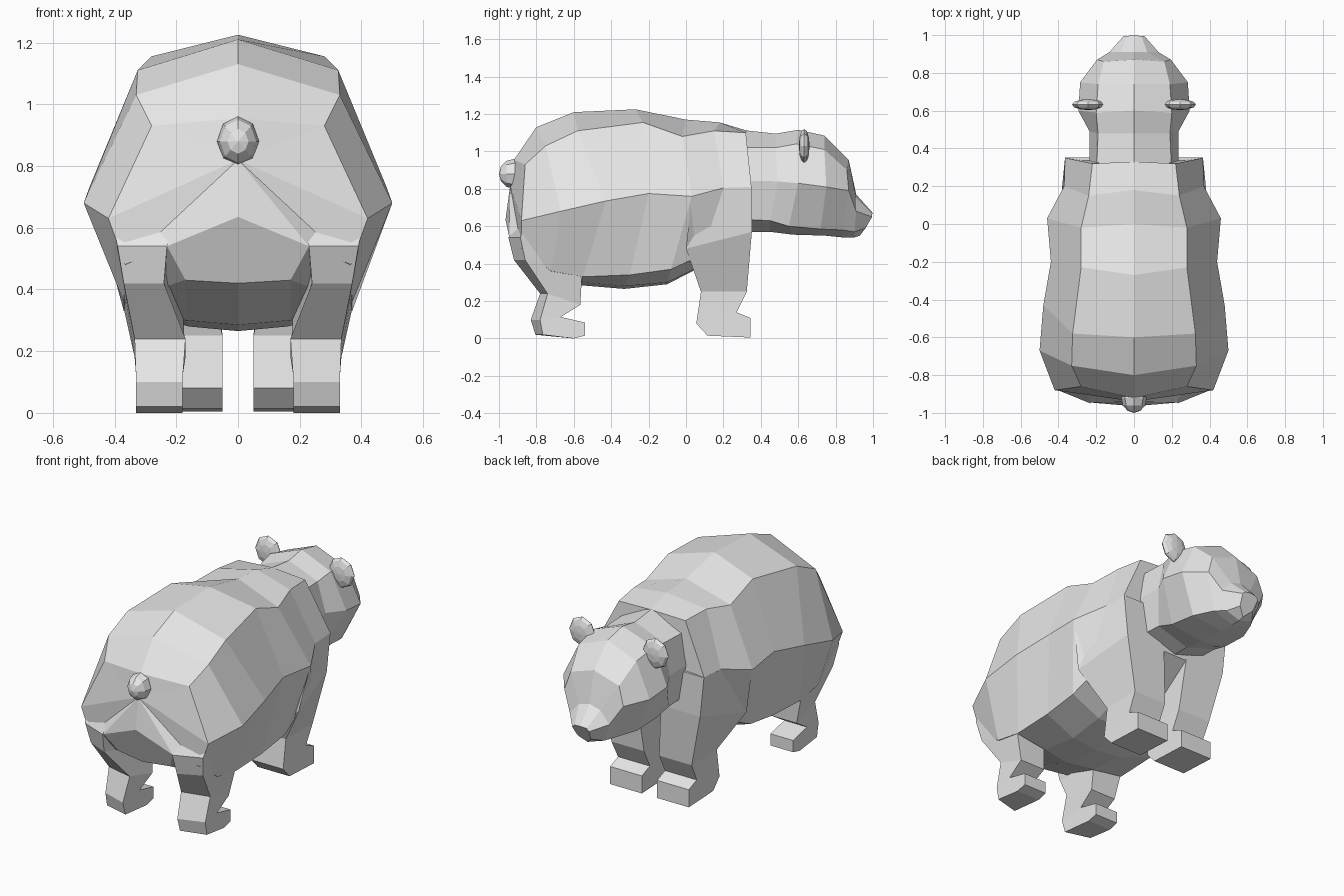
import bpy, bmesh, math
from mathutils import Matrix

fur = bpy.data.materials.new("grey_fur")
fur.diffuse_color = (0.8, 0.8, 0.8, 1)


def finish(bm, name):
    bmesh.ops.recalc_face_normals(bm, faces=bm.faces)
    me = bpy.data.meshes.new(name)
    bm.to_mesh(me)
    bm.free()
    me.materials.append(fur)
    ob = bpy.data.objects.new(name, me)
    bpy.context.collection.objects.link(ob)
    return ob


def loft(name, rings, hub):
    """Skin half rings of (x, y, z), mirrored across x; first end fans to hub."""
    bm = bmesh.new()
    loops = []
    for half in rings:
        full = half + [(-x, y, z) for x, y, z in half[-2:0:-1]]
        loops.append([bm.verts.new(p) for p in full])
    n = len(loops[0])
    tip = bm.verts.new(hub)
    for i in range(n):
        j = (i + 1) % n
        bm.faces.new((tip, loops[0][i], loops[0][j]))
        for a, b in zip(loops, loops[1:]):
            bm.faces.new((a[i], a[j], b[j], b[i]))
    bm.faces.new(loops[-1])
    return finish(bm, name)


def leg(name, profile, panels, side, shift):
    """Side profile of (y, z, inner x, outer x); panels fill both flanks.
    shift moves the outer edge of some points forward."""
    bm = bmesh.new()
    inner = [bm.verts.new((side * a, y, z)) for y, z, a, b in profile]
    outer = [bm.verts.new((side * p[3], p[0] + shift.get(i, 0), p[1])) for i, p in enumerate(profile)]
    n = len(profile)
    for i in range(n):
        j = (i + 1) % n
        bm.faces.new((inner[i], inner[j], outer[j], outer[i]))
    for panel in panels:
        for flank in (inner, outer):
            bm.faces.new([flank[i] for i in panel])
    return finish(bm, name)


def ball(name, centre, radii, seg, rings):
    """Low-poly ball with its poles along y."""
    bm = bmesh.new()
    bmesh.ops.create_uvsphere(bm, u_segments=seg, v_segments=rings, radius=1)
    m = Matrix.Translation(centre) @ Matrix.Diagonal((*radii, 1)) @ Matrix.Rotation(math.pi / 2, 4, 'X')
    bmesh.ops.transform(bm, matrix=m, verts=bm.verts)
    return finish(bm, name)


# Torso, rump to shoulders
loft("body", [
    [(0, -.92, .955), (.28, -.86, .93), (.42, -.88, .63), (.365, -.88, .48), (.23, -.945, .54), (0, -.965, .635)],
    [(0, -.8, 1.13), (.33, -.75, 1.03), (.5, -.67, .68), (.37, -.72, .36), (.17, -.88, .43), (0, -.9, .42)],
    [(0, -.6, 1.21), (.325, -.58, 1.11), (.48, -.43, .735), (.37, -.55, .33), (.17, -.55, .3), (0, -.57, .285)],
    [(0, -.27, 1.225), (.28, -.23, 1.155), (.44, -.2, .775), (.37, -.3, .34), (.16, -.33, .28), (0, -.33, .265)],
    [(0, 0, 1.17), (.28, -.02, 1.08), (.46, .03, .76), (.37, -.08, .37), (.17, -.1, .3), (0, -.1, .29)],
    [(0, .18, 1.155), (.24, .15, 1.11), (.37, .2, .805), (.34, .2, .5), (.15, .15, .42), (0, .15, .42)],
    [(0, .33, 1.11), (.22, .32, 1.1), (.365, .35, .81), (.33, .35, .57), (.15, .35, .56), (0, .35, .56)],
], (0, -.94, .82))

# Neck, head and muzzle
loft("head", [
    [(0, .25, 1.12), (.2, .25, 1.02), (.235, .25, .845), (.2, .25, .64), (0, .25, .57)],
    [(0, .48, 1.095), (.19, .48, 1.02), (.235, .49, .84), (.2, .45, .63), (0, .45, .57)],
    [(0, .6, 1.115), (.2, .59, 1.04), (.295, .6, .83), (.19, .55, .6), (0, .57, .555)],
    [(0, .74, 1.085), (.19, .74, 1.01), (.285, .75, .81), (.18, .72, .585), (0, .74, .55)],
    [(0, .87, .955), (.16, .86, .9), (.195, .87, .79), (.13, .84, .58), (0, .84, .54)],
    [(0, .91, .77), (.07, .91, .75), (.13, .91, .68), (.09, .9, .57), (0, .9, .54)],
    [(0, 1, .67), (.04, .995, .665), (.055, .995, .65), (.045, .96, .59), (0, .93, .55)],
], (0, .25, .84))

# Stub tail, half sunk into the rump
ball("tail", (0, -.92, .88), (.068, .08, .08), 8, 6)

hind = [(-.87, .63, .22, .41), (-.95, .54, .23, .39), (-.92, .42, .24, .37), (-.78, .24, .17, .335),
        (-.83, .1, .18, .33), (-.805, .02, .18, .33), (-.6, 0, .18, .33),
        (-.54, .015, .18, .33), (-.54, .085, .18, .33), (-.67, .115, .18, .33),
        (-.565, .18, .17, .335), (-.555, .36, .18, .375), (-.6, .6, .2, .42)]
hind_panels = [(0, 1, 2, 12), (2, 11, 12), (2, 3, 10, 11), (3, 4, 9, 10), (4, 5, 6, 9), (6, 7, 8, 9)]
hind_shift = {1: .065, 2: .06, 3: .04, 4: .05, 5: .04}
fore = [(.03, .76, .2, .457), (0, .48, .1, .4), (.08, .25, .05, .26),
        (.055, .08, .05, .26), (.115, .015, .05, .26), (.345, .005, .05, .26),
        (.345, .11, .05, .26), (.27, .14, .05, .26), (.325, .25, .05, .265),
        (.352, .57, .08, .34), (.352, .81, .2, .365), (.2, .8, .2, .37)]
fore_panels = [(0, 1, 11), (1, 9, 10, 11), (1, 2, 8, 9), (2, 3, 7, 8), (3, 4, 5, 7), (5, 6, 7)]

for tag, s in (("left", -1), ("right", 1)):
    leg("hind_leg_" + tag, hind, hind_panels, s, hind_shift)
    leg("front_leg_" + tag, fore, fore_panels, s, {})
    # Thin round ears
    ball("ear_" + tag, (s * .243, .632, 1.03), (.085, .029, .09), 8, 6)
